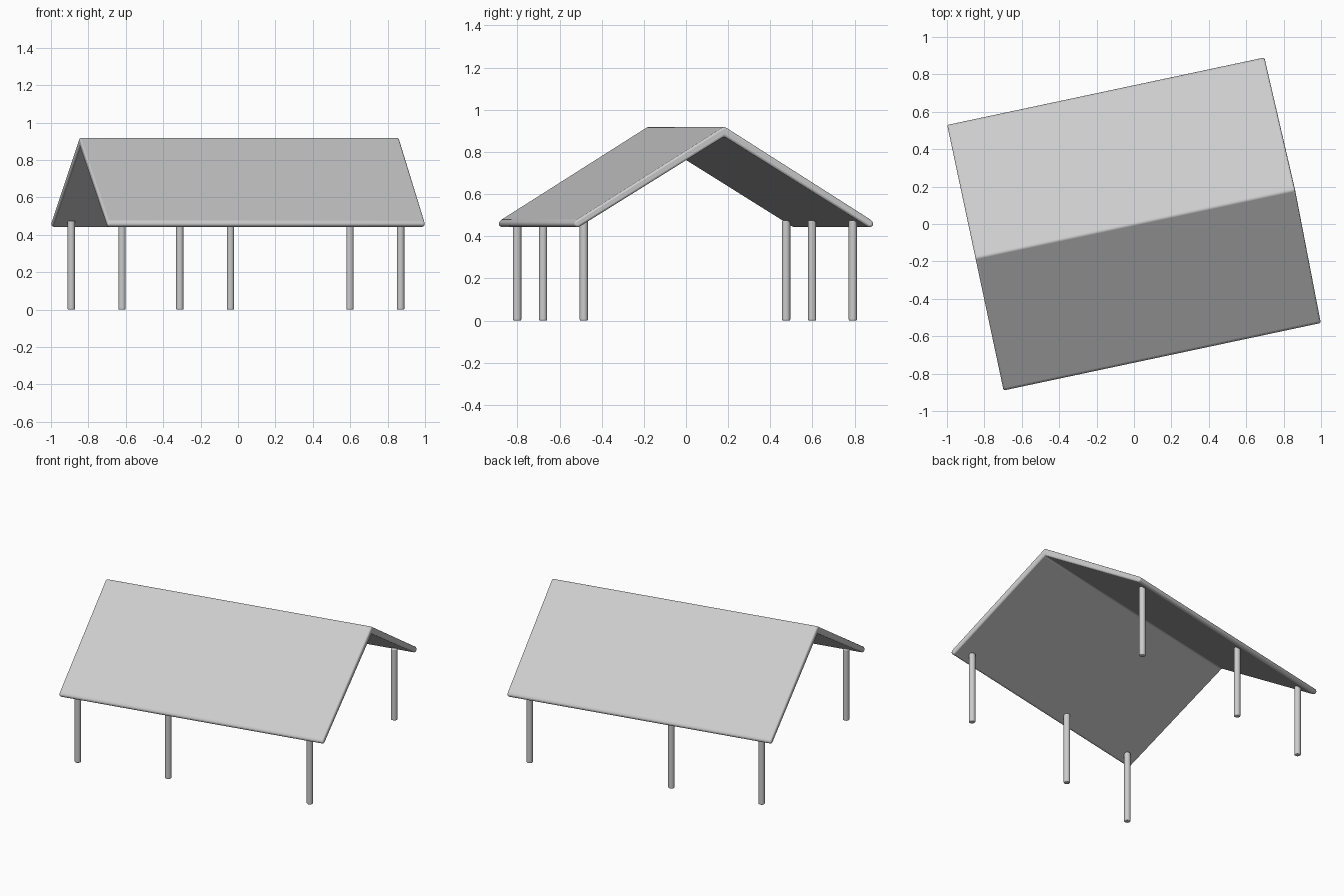
import bpy
import bmesh
from math import radians
from mathutils import Matrix

cube = bpy.data.objects.get("Cube")
if cube:
    bpy.data.objects.remove(cube, do_unlink=True)

TURN = Matrix.Rotation(radians(12), 4, "Z")   # whole shelter is turned on its plot
HALF_LENGTH = 0.867

grey = bpy.data.materials.new("light_grey")
grey.use_nodes = True
grey.diffuse_color = (0.6, 0.6, 0.6, 1)
grey.node_tree.nodes["Principled BSDF"].inputs["Base Color"].default_value = (0.6, 0.6, 0.6, 1)


def add_object(name, bm, bevel):
    """Turn a bmesh into a softly bevelled, smooth shaded object."""
    bmesh.ops.recalc_face_normals(bm, faces=bm.faces)
    bm.transform(TURN)
    mesh = bpy.data.meshes.new(name)
    bm.to_mesh(mesh)
    bm.free()
    mesh.materials.append(grey)
    obj = bpy.data.objects.new(name, mesh)
    bpy.context.collection.objects.link(obj)
    mod = obj.modifiers.new("soft_edges", "BEVEL")
    mod.width = bevel
    mod.segments = 3
    mod.limit_method = "ANGLE"
    mod.angle_limit = radians(40)
    bpy.ops.object.select_all(action="DESELECT")
    obj.select_set(True)
    bpy.context.view_layer.objects.active = obj
    bpy.ops.object.shade_smooth_by_angle(angle=radians(35))
    return obj


# Roof: gable cross-section swept along the ridge
top = [(0.722, 0.473), (0, 0.921), (-0.722, 0.473)]
under = [(-0.728, 0.452), (-0.708, 0.44), (0, 0.873), (0.708, 0.44), (0.728, 0.452)]
bm = bmesh.new()
profile = bm.faces.new([bm.verts.new((-HALF_LENGTH, y, z)) for y, z in top + under])
swept = bmesh.ops.extrude_face_region(bm, geom=[profile])["geom"]
for v in swept:
    if isinstance(v, bmesh.types.BMVert):
        v.co.x = HALF_LENGTH + (0.013 if abs(v.co.y) < 0.01 else 0)
add_object("roof", bm, 0.01)

# Posts: three under each eave
for side, y in (("front", -0.655), ("back", 0.65)):
    for place, x in (("right", -0.773), ("middle", -0.18), ("left", 0.75)):
        bm = bmesh.new()
        height = 0.475
        bmesh.ops.create_cone(bm, cap_ends=True, segments=16, radius1=0.02, radius2=0.02,
                              depth=height, matrix=Matrix.Translation((x, y, height / 2)))
        add_object(f"{side}_{place}_post", bm, 0.005)
